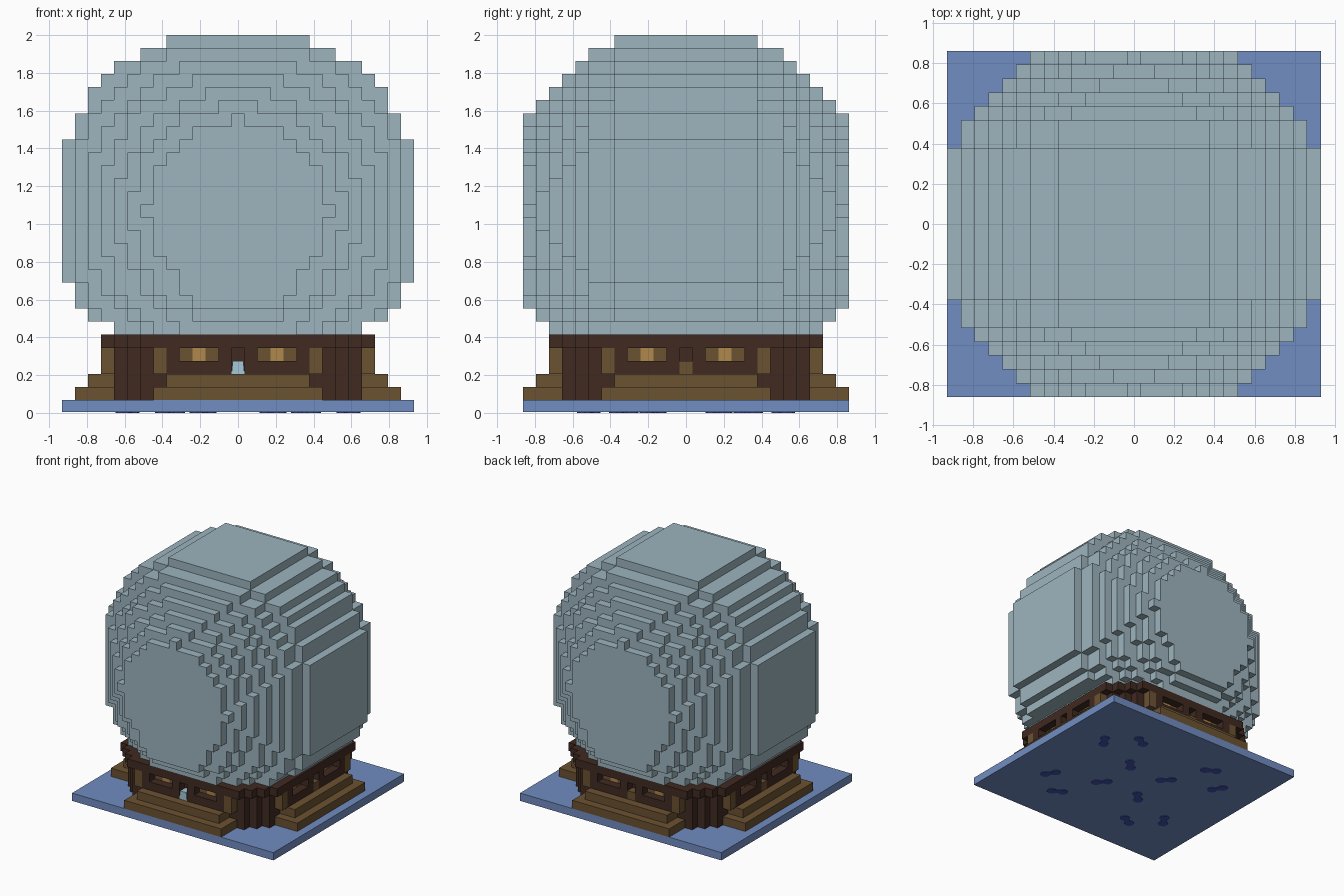
import bpy, bmesh, math
from mathutils import Vector

cube = bpy.data.objects.get("Cube")
if cube:
    bpy.data.objects.remove(cube, do_unlink=True)

V = 2 / 29          # edge of one block
MID = 15            # block layer of the globe's centre


def material(name, rgb):
    m = bpy.data.materials.new(name)
    m.diffuse_color = (*rgb, 1)
    m.use_nodes = True
    m.node_tree.nodes["Principled BSDF"].inputs["Base Color"].default_value = (*rgb, 1)
    return m


GLASS = material("pale blue glass", (0.337, 0.462, 0.515))
BLUE = material("blue floor", (0.165, 0.266, 0.539))
NAVY = material("navy marks", (0.05, 0.085, 0.42))
DARK = material("dark wood", (0.051, 0.023, 0.015))
WOOD = material("light wood", (0.147, 0.084, 0.031))
GOLD = material("gold light", (0.434, 0.246, 0.072))
ICE = material("ice blue door", (0.376, 0.578, 0.68))


def add_object(name, bm, mat):
    mesh = bpy.data.meshes.new(name)
    bm.to_mesh(mesh)
    bm.free()
    mesh.materials.append(mat)
    obj = bpy.data.objects.new(name, mesh)
    bpy.context.collection.objects.link(obj)
    return obj


def blocks(name, cells, mat):
    """Skin a set of grid cells with their exposed faces and merge the flat ones."""
    bm = bmesh.new()
    verts = {}
    for c in cells:
        for axis in range(3):
            for side in (-1, 1):
                near = list(c)
                near[axis] += side
                if tuple(near) in cells:
                    continue
                u, w = (axis + 1) % 3, (axis + 2) % 3
                face = []
                for a, b in ((-1, -1), (1, -1), (1, 1), (-1, 1)):
                    p = [2 * k for k in c]
                    p[axis] += side
                    p[u] += a
                    p[w] += b
                    p = tuple(p)
                    if p not in verts:
                        verts[p] = bm.verts.new((p[0] * V / 2, p[1] * V / 2, (p[2] + 1) * V / 2))
                    face.append(verts[p])
                bm.faces.new(face if side > 0 else face[::-1])
    bmesh.ops.dissolve_limit(bm, angle_limit=0.01, verts=bm.verts, edges=bm.edges)
    return add_object(name, bm, mat)


def box(name, centre, size, mat):
    bm = bmesh.new()
    bmesh.ops.create_cube(bm, size=1)
    bmesh.ops.scale(bm, vec=size, verts=bm.verts)
    bmesh.ops.translate(bm, vec=centre, verts=bm.verts)
    return add_object(name, bm, mat)


def four_sides(cells):
    """Repeat cells given as (across, outward, layer) on all four sides."""
    out = set()
    for t, d, z in cells:
        out |= {(t, -d, z), (t, d, z), (d, t, z), (-d, t, z)}
    return out


# Globe: discs of shrinking radius stacked from the middle to front and back
globe = set()
for y in range(-12, 13):
    r = 13 if abs(y) <= 5 else min(12, 19 - abs(y))
    e = min(5, r - 7)
    limit = r * r + e * e + 1.6 * e
    for z in range(-9, r + 1):
        reach = limit + (9 if z <= -6 and r < 11 else 0)
        for x in range(-r, r + 1):
            if x * x + z * z <= reach and not (z == -9 and abs(x) > 9):
                globe.add((x, y, z + MID))
blocks("globe", globe, GLASS)

# Floor plate with marks on its underside
SKIN = 0.004
box("floor_plate", (0, 0, (V + SKIN) / 2), (27 * V, 25 * V, V - SKIN), BLUE)
bm = bmesh.new()
for px, py, turn in ((0.36, 0.515, 0.5), (0.585, 0.33, 1.0), (0.185, 0.175, 0.8)):
    for sx in (-1, 1):
        for sy in (-1, 1):
            along = Vector((math.cos(turn) * sx, math.sin(turn) * sy, 0))
            for k, rad in ((-1, 0.04), (0, 0.025), (1, 0.04)):
                ring = bmesh.ops.create_cone(bm, cap_ends=True, segments=8, radius1=rad,
                                             radius2=rad, depth=SKIN)["verts"]
                bmesh.ops.translate(bm, verts=ring,
                                    vec=Vector((px * sx, py * sy, SKIN / 2)) + along * 0.045 * k)
add_object("underside_marks", bm, NAVY)

# Light wood: two steps, posts and window frames on every side
steps = {(t, d, 1) for t in range(-6, 7) for d in (10, 11, 12)}
steps |= {(t, d, 2) for t in range(-5, 6) for d in (10, 11)}
steps = four_sides(steps)
posts = four_sides({(t, 10, z) for t in (-6, 6) for z in (3, 4)})
frames = four_sides({(t, 9, 4) for t in (-4, -2, 2, 4)})
door_blocks = four_sides({(0, 10, 3)})
door_blocks.discard((0, -10, 3))
lights = four_sides({(t, 9, 4) for t in (-3, 3)})
openings = four_sides({(t, 10, 4) for t in (-4, -3, -2, 0, 2, 3, 4)})
blocks("steps", steps, WOOD)
blocks("posts", posts, WOOD)
blocks("window_frames", frames, WOOD)
blocks("door_blocks", door_blocks, WOOD)
blocks("window_lights", lights, GOLD)

# Dark wood: rounded wall with a slightly wider rim
wall = set()
for z in range(1, 6):
    half = 9 if z < 3 else 10
    limit = 149 if z == 5 else 136
    for x in range(-half, half + 1):
        for y in range(-half, half + 1):
            if x * x + y * y <= limit:
                wall.add((x, y, z))
wall -= posts | frames | door_blocks | lights | openings | {(0, -10, 3)}
blocks("base_wall", wall, DARK)

# Front door: small pale block with a narrowed top
door = box("front_door", (0, -10 * V, 3.5 * V), (V, V, V), ICE)
for v in door.data.vertices:
    if v.co.z > 3.5 * V:
        v.co.x *= 0.8
